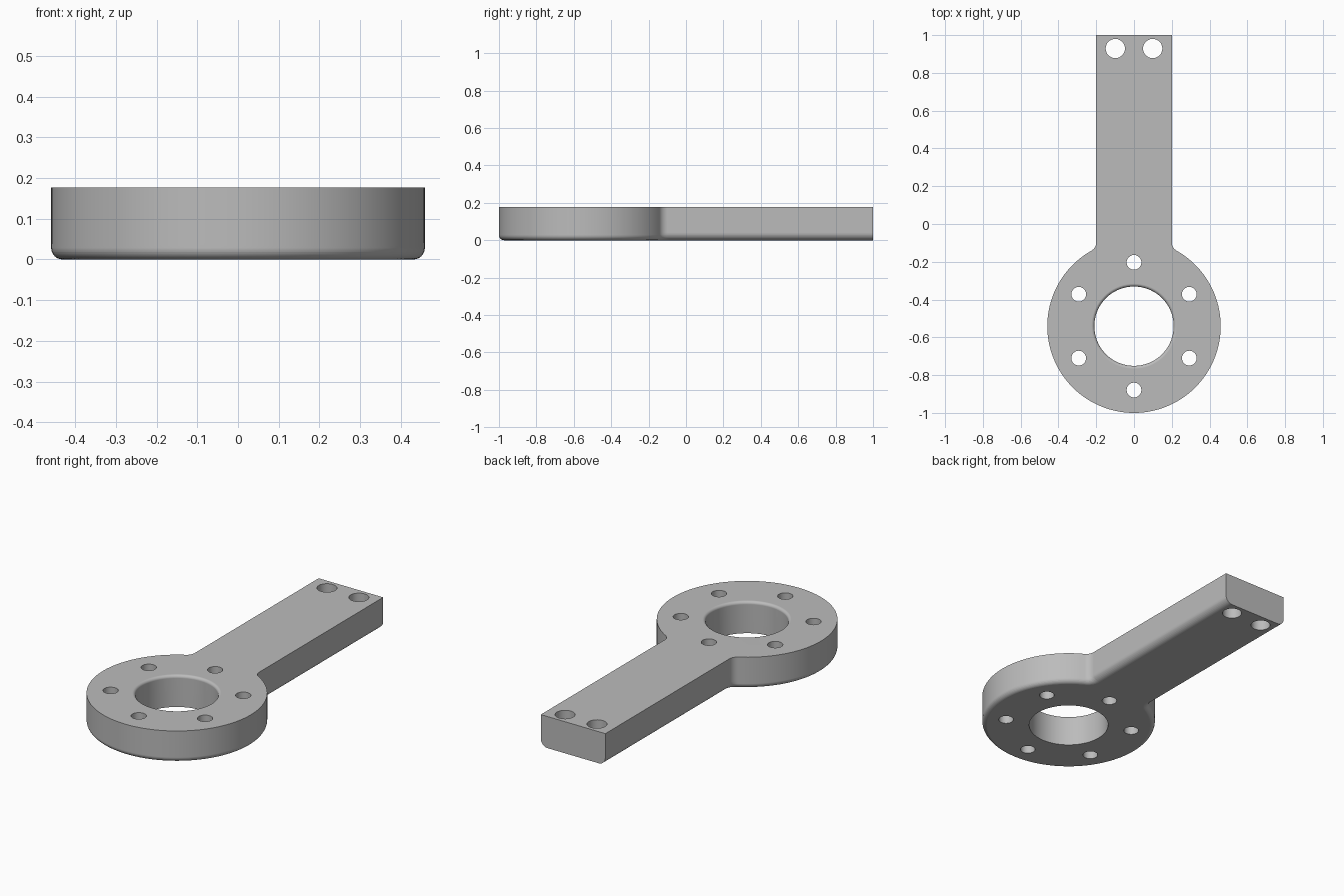
import bpy, bmesh, math
from math import sin, cos, pi, sqrt

cube = bpy.data.objects.get("Cube")
if cube:
    bpy.data.objects.remove(cube, do_unlink=True)

THICK = 0.177
RING_Y, RING_R = -0.541, 0.459
ARM_HALF, NECK_R = 0.2, 0.05
RING_ROUND, ARM_ROUND = 0.028, 0.042

grey = bpy.data.materials.new("plain grey")
grey.use_nodes = True
colour = (0.5, 0.5, 0.5, 1)
grey.diffuse_color = colour
grey.node_tree.nodes["Principled BSDF"].inputs["Base Color"].default_value = colour


def add_object(name, bm):
    bmesh.ops.recalc_face_normals(bm, faces=bm.faces)
    mesh = bpy.data.meshes.new(name)
    bm.to_mesh(mesh)
    bm.free()
    mesh.materials.append(grey)
    obj = bpy.data.objects.new(name, mesh)
    bpy.context.collection.objects.link(obj)
    return obj


def loft(name, rings):
    """Skin a stack of closed loops and cap both ends."""
    bm = bmesh.new()
    loops = [[bm.verts.new(p) for p in ring] for ring in rings]
    n = len(loops[0])
    for low, high in zip(loops, loops[1:]):
        for i in range(n):
            j = (i + 1) % n
            bm.faces.new((low[i], low[j], high[j], high[i]))
    bm.faces.new(loops[0][::-1])
    bm.faces.new(loops[-1])
    return add_object(name, bm)


def inset(z, r):
    return r - sqrt(r * r - (r - z) ** 2) if z < r else 0


def outline(z):
    """Ring and arm joined by small neck fillets, drawn in at the rounded bottom."""
    ring_r = RING_R - inset(z, RING_ROUND)
    half = ARM_HALF - inset(z, ARM_ROUND)
    neck_r = NECK_R + inset(z, ARM_ROUND)
    cx = half + neck_r
    rise = sqrt((ring_r + neck_r) ** 2 - cx ** 2)
    a = math.atan2(rise, cx)
    right = []
    for i in range(49):
        t = -pi / 2 + (a + pi / 2) * i / 48
        right.append((ring_r * cos(t), RING_Y + ring_r * sin(t), z))
    for i in range(1, 11):
        t = pi + a * (1 - i / 10)
        right.append((cx + neck_r * cos(t), RING_Y + rise + neck_r * sin(t), z))
    right.append((half, 1, z))
    return right + [(-x, y, h) for x, y, h in right[:0:-1]]


def turned(name, x, y, profile, sides):
    return loft(name, [[(x + r * cos(2 * pi * i / sides), y + r * sin(2 * pi * i / sides), z)
                        for i in range(sides)] for r, z in profile])


# Body with rounded lower edges
levels = sorted({r * (1 - cos(pi / 2 * i / 8)) for r in (RING_ROUND, ARM_ROUND)
                 for i in range(9)})
body = loft("arm_bracket", [outline(z) for z in levels + [THICK]])

# Centre bore with a softened upper lip
BORE, LIP = 0.21, 0.016
profile = [(BORE, -0.1)]
for i in range(7):
    t = pi / 2 * i / 6
    profile.append((BORE + LIP * (1 - cos(t)), THICK - LIP + LIP * sin(t)))
profile.append((BORE + LIP, THICK + 0.1))
cutters = [turned("bore_cutter", 0, RING_Y, profile, 72)]

# Six ring holes and two arm holes
spots = [(0.338 * cos(pi / 2 + k * pi / 3), RING_Y + 0.338 * sin(pi / 2 + k * pi / 3), 0.039)
         for k in range(6)]
spots += [(side * 0.099, 0.929, 0.051) for side in (-1, 1)]
for x, y, r in spots:
    cutters.append(turned("hole_cutter", x, y, [(r, -0.1), (r, THICK + 0.1)], 32))

bpy.ops.object.select_all(action='DESELECT')
body.select_set(True)
bpy.context.view_layer.objects.active = body
for cutter in cutters:
    cutter.hide_render = True
    cut = body.modifiers.new("cut", 'BOOLEAN')
    cut.operation = 'DIFFERENCE'
    cut.solver = 'EXACT'
    cut.object = cutter
    bpy.ops.object.modifier_apply(modifier=cut.name)
    bpy.data.objects.remove(cutter, do_unlink=True)

# Smooth curved walls while the flat faces stay flat
bpy.ops.object.shade_smooth_by_angle(angle=math.radians(35))
weighted = body.modifiers.new("flat_faces", 'WEIGHTED_NORMAL')
weighted.keep_sharp = True
